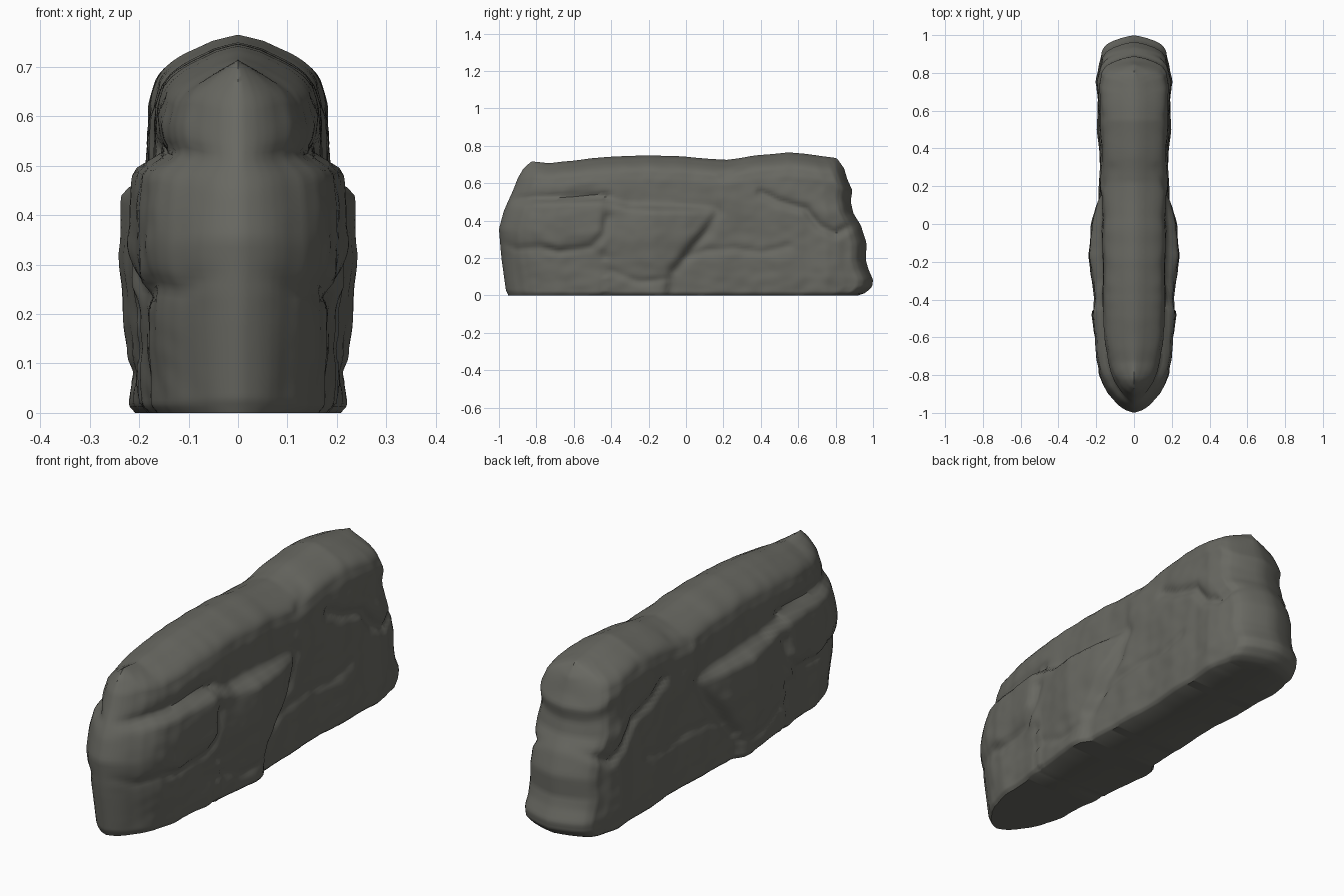
import bpy, bmesh, math
from mathutils import noise, Vector

if "Cube" in bpy.data.objects:
    bpy.data.objects.remove(bpy.data.objects["Cube"])


def table(t, pts):
    """Smooth interpolation through (key, value) pairs."""
    if t <= pts[0][0]:
        return pts[0][1]
    for (a, p), (b, q) in zip(pts, pts[1:]):
        if t <= b:
            return p + (q - p) * (t - a) / (b - a)
    return pts[-1][1]


def step(a, b, t):
    t = max(0.0, min(1.0, (t - a) / (b - a)))
    return t * t * (3 - 2 * t)


def path_dist(y, z, pts):
    best = 9.0
    for (ay, az), (by, bz) in zip(pts, pts[1:]):
        dy, dz = by - ay, bz - az
        k = max(0, min(1, ((y - ay) * dy + (z - az) * dz) / (dy * dy + dz * dz)))
        best = min(best, math.hypot(y - ay - k * dy, z - az - k * dz))
    return best


# Side outline
FRONT = [(0, -.95), (.03, -.963), (.2, -.985), (.25, -.99), (.38, -1), (.48, -.975), (.53, -.955),
         (.6, -.925), (.67, -.9), (.72, -.87), (.75, -.83)]
BACK = [(0, .92), (.015, .96), (.05, .995), (.09, 1), (.15, .975), (.2, .962), (.3, .965), (.4, .935),
        (.47, .895), (.54, .88), (.6, .89), (.66, .865), (.72, .845), (.75, .81)]
TOP = [(-.9, .70), (-.82, .715), (-.73, .708), (-.55, .727), (-.4, .743), (-.2, .749), (0, .742),
       (.1, .732), (.22, .725), (.35, .745), (.55, .765), (.7, .75), (.8, .735), (.86, .70)]
# Half widths along the length: lower front block, upper block, back block
LOWER = [(-1, .18), (-.8, .197), (-.6, .206), (-.46, .224), (-.4, .212), (-.3, .222), (-.17, .242),
         (0, .228), (.1, .205), (.2, .195)]
UPPER = [(-1, .14), (-.8, .145), (-.4, .165), (0, .168), (.3, .17), (.6, .18), (.9, .178)]
REAR = [(0, .19), (.3, .18), (.5, .192), (.65, .188), (.75, .2), (.85, .185), (1, .178)]
HEIGHT = [(0, .86), (.015, .92), (.1, .93), (.2, .95), (.33, 1), (.42, .98), (.55, .92)]
DOME = [(0, 0), (.01, .26), (.025, .45), (.04, .64), (.06, .82), (.08, .92), (.13, 1)]
NOSE = [(0, 0), (.012, .22), (.03, .38), (.05, .5), (.1, .72), (.15, .86), (.2, .94), (.28, 1)]
TAIL = [(0, 0), (.01, .3), (.03, .62), (.05, .82), (.08, .94), (.15, 1)]
LEDGE = [(-1, .5), (-.8, .515), (-.45, .52), (-.3, .48), (0, .47), (.2, .46)]
# Cracks: path, width, depth
CRACKS = [
    ([(-.97, .51), (-.75, .52), (-.43, .53)], .022, .016),
    ([(-1, .28), (-.9, .25), (-.78, .26), (-.68, .235), (-.5, .26), (-.44, .33), (-.42, .42)], .022, .018),
    ([(.17, .45), (.11, .34), (.04, .27), (-.07, .14)], .025, .014),
    ([(.0, .2), (.1, .24), (.25, .25), (.4, .23), (.55, .265)], .02, .010),
    ([(.4, .55), (.5, .5), (.64, .46), (.71, .37), (.8, .33), (.9, .38)], .022, .020),
    ([(-.4, .13), (-.25, .07), (-.1, .09)], .02, .008),
    ([(.2, .64), (.3, .69)], .02, .008),
]


def half_width(y, z, top, y0, y1):
    # choose the block: upper, lower front, or rear
    crack_y = table(z, [(.05, -.1), (.12, -.08), (.3, .06), (.46, .17)])
    front = 1 - step(crack_y - .03, crack_y + .03, y)
    lz = table(y, LEDGE)
    below = 1 - step(lz - .035, lz + .02, z)
    lz2 = table(y, [(.2, .55), (.5, .5), (.72, .45), (.9, .42)])
    below2 = 1 - step(lz2 - .04, lz2 + .12, z)
    up = table(y, UPPER)
    low = table(y, LOWER) * table(z, HEIGHT)
    if y < -.43:
        low -= .012 * (1 - step(.22, .27, z))
    rear = table(y, REAR) * table(z, [(0, .9), (.015, .97), (.1, 1), (.6, .97)])
    w = front * (up + (low - up) * below) + (1 - front) * (up + (rear - up) * below2)
    for path, width, depth in CRACKS:
        w -= depth * math.exp(-(path_dist(y, z, path) / width) ** 2)
    # worn stone surface
    w += .007 * noise.noise(Vector((y * 6, z * 8, 1.3)))
    w += .004 * noise.noise(Vector((y * 15, z * 19, 5.1)))
    return max(w, .02) * table(top - z, DOME) * table(y - y0, NOSE) * table(y1 - y, TAIL)


def ease(t):
    """Sample more closely towards both ends."""
    return .45 * t + .55 * (.5 - .5 * math.cos(math.pi * t))


# Rock slab: one half shell over the side outline, then mirrored
NY, NZ = 130, 60
bm = bmesh.new()
rows = []
for j in range(-1, NZ + 1):
    v = ease(max(j, 0) / NZ)
    row = []
    for i in range(NY + 1):
        y0, y1 = table(v * .75, FRONT), table(v * .75, BACK)
        y = y0 + (y1 - y0) * ease(i / NY)
        top = table(y, TOP) + .003 * noise.noise(Vector((y * 9, 0, 2)))
        z = v * top
        x = 0 if j < 0 or j == NZ or i in (0, NY) else half_width(y, z, top, y0, y1)
        row.append(bm.verts.new((x, y, z)))
    rows.append(row)
for a, b in zip(rows, rows[1:]):
    for i in range(NY):
        bm.faces.new((a[i], a[i + 1], b[i + 1], b[i]))
half = bm.verts[:] + bm.edges[:] + bm.faces[:]
copy = bmesh.ops.duplicate(bm, geom=half)["geom"]
for vert in (g for g in copy if isinstance(g, bmesh.types.BMVert)):
    vert.co.x *= -1
bmesh.ops.remove_doubles(bm, verts=bm.verts[:], dist=.0005)
bmesh.ops.recalc_face_normals(bm, faces=bm.faces[:])

mesh = bpy.data.meshes.new("rock_slab")
bm.to_mesh(mesh)
bm.free()
rock = bpy.data.objects.new("rock_slab", mesh)
bpy.context.collection.objects.link(rock)

stone = bpy.data.materials.new("dark_grey_stone")
stone.diffuse_color = (.14, .14, .122, 1)
stone.use_nodes = True
stone.node_tree.nodes["Principled BSDF"].inputs["Base Color"].default_value = stone.diffuse_color
mesh.materials.append(stone)

bpy.context.view_layer.objects.active = rock
rock.select_set(True)
bpy.ops.object.shade_smooth_by_angle(angle=math.radians(50))
